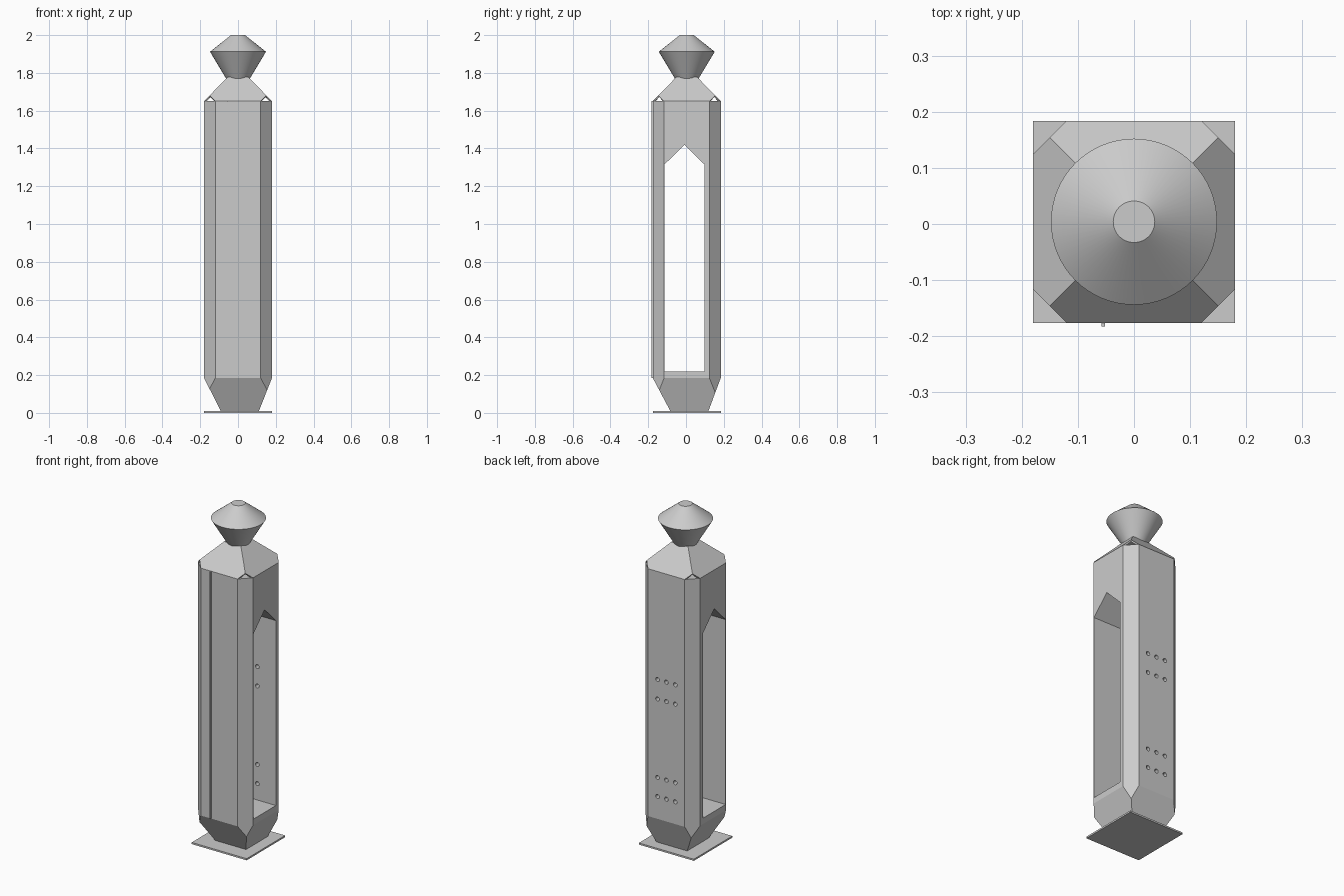
import bpy, bmesh, math
from mathutils import Vector, Matrix

cube = bpy.data.objects.get("Cube")
if cube:
    bpy.data.objects.remove(cube, do_unlink=True)

CY = 0.004        # depth centre of the tower
HALF = 0.18       # half width of the shaft
CHAMFER = 0.15    # the corner cuts pass through (CHAMFER, CHAMFER)
SHAFT_BOTTOM, SHAFT_TOP = 0.185, 1.65

grey = bpy.data.materials.new("plain grey")
grey.use_nodes = True
grey.diffuse_color = (0.6, 0.6, 0.6, 1)
grey.node_tree.nodes["Principled BSDF"].inputs["Base Color"].default_value = (0.6, 0.6, 0.6, 1)


def finish(name, bm):
    bmesh.ops.recalc_face_normals(bm, faces=bm.faces)
    mesh = bpy.data.meshes.new(name)
    bm.to_mesh(mesh)
    bm.free()
    mesh.materials.append(grey)
    obj = bpy.data.objects.new(name, mesh)
    bpy.context.collection.objects.link(obj)
    return obj


def activate(obj):
    bpy.ops.object.select_all(action='DESELECT')
    obj.select_set(True)
    bpy.context.view_layer.objects.active = obj


def loft_squares(levels):
    """Closed stack of squares given as (half width, centre x, centre y, z)."""
    bm = bmesh.new()
    rings = [[bm.verts.new((x + sx * h, y + sy * h, z))
              for sx, sy in ((-1, -1), (1, -1), (1, 1), (-1, 1))]
             for h, x, y, z in levels]
    for low, high in zip(rings, rings[1:]):
        for i in range(4):
            j = (i + 1) % 4
            bm.faces.new((low[i], low[j], high[j], high[i]))
    bm.faces.new(rings[0][::-1])
    bm.faces.new(rings[-1])
    return bm


def cut_corners(bm, fill):
    for sx in (-1, 1):
        for sy in (-1, 1):
            cut = bmesh.ops.bisect_plane(
                bm, geom=bm.verts[:] + bm.edges[:] + bm.faces[:],
                plane_co=(sx * CHAMFER, CY + sy * CHAMFER, 0),
                plane_no=Vector((sx, sy, 0)).normalized(), clear_outer=True)
            if fill:
                edges = [e for e in cut["geom_cut"] if isinstance(e, bmesh.types.BMEdge)]
                bmesh.ops.edgeloop_fill(bm, edges=edges)


def subtract(target, cutter):
    cutter.hide_render = True
    mod = target.modifiers.new("cut", 'BOOLEAN')
    mod.operation, mod.solver, mod.object = 'DIFFERENCE', 'EXACT', cutter
    activate(target)
    bpy.ops.object.modifier_apply(modifier=mod.name)
    bpy.data.objects.remove(cutter, do_unlink=True)


# Base plate
finish("base_plate", loft_squares([(HALF, 0, CY, 0), (HALF, 0, CY, 0.01)]))

# Shaft with tapered foot and chamfered corners
bm = loft_squares([(0.1, 0.01, CY + 0.014, 0.008),
                   (HALF, 0, CY, SHAFT_BOTTOM), (HALF, 0, CY, SHAFT_TOP)])
cut_corners(bm, fill=True)
shaft = finish("shaft", bm)

# Gabled opening running from side to side
bm = bmesh.new()
gable = [(-0.114, 0.22), (0.098, 0.22), (0.098, 1.315), (-0.008, 1.42), (-0.114, 1.315)]
face = bm.faces.new([bm.verts.new((-0.3, y, z)) for y, z in gable])
side = bmesh.ops.extrude_face_region(bm, geom=[face])
bmesh.ops.translate(bm, vec=(0.6, 0, 0),
                    verts=[v for v in side["geom"] if isinstance(v, bmesh.types.BMVert)])
subtract(shaft, finish("opening_cutter", bm))

# Round holes through the back wall
bm = bmesh.new()
for z in (0.317, 0.43, 0.895, 1.01):
    for x in (-0.058, 0, 0.058):
        bmesh.ops.create_cone(
            bm, cap_ends=True, segments=20, radius1=0.012, radius2=0.012, depth=0.2,
            matrix=Matrix.Translation((x, 0.15, z)) @ Matrix.Rotation(math.pi / 2, 4, 'X'))
subtract(shaft, finish("hole_cutter", bm))

# Thin vertical strip on the front
bm = bmesh.new()
bmesh.ops.create_cube(bm, size=1, matrix=Matrix.Translation(
    (-0.055, CY - HALF - 0.002, (SHAFT_BOTTOM + SHAFT_TOP) / 2))
    @ Matrix.Diagonal((0.006, 0.01, SHAFT_TOP - SHAFT_BOTTOM, 1)))
finish("front_strip", bm)

# Hollow roof, open in a small triangle at each corner
bm = loft_squares([(HALF, 0, CY, SHAFT_TOP), (0.055, 0, CY, 1.778)])
bm.faces.ensure_lookup_table()
bmesh.ops.delete(bm, geom=[f for f in bm.faces if f.calc_center_median().z < SHAFT_TOP + 0.001],
                 context='FACES_ONLY')
cut_corners(bm, fill=False)
roof = finish("roof", bm)
if max(roof.data.polygons, key=lambda p: p.center.z).normal.z < 0:
    roof.data.flip_normals()
shell = roof.modifiers.new("thickness", 'SOLIDIFY')
shell.thickness, shell.offset = 0.01, -1
activate(roof)
bpy.ops.object.modifier_apply(modifier=shell.name)

# Turned finial
profile = [(0, 1.765), (0.06, 1.765), (0.148, 1.912), (0.037, 2.0), (0, 2.0)]
bm = bmesh.new()
points = [bm.verts.new((r, 0, z)) for r, z in profile]
edges = [bm.edges.new(pair) for pair in zip(points, points[1:])]
bmesh.ops.spin(bm, geom=points + edges, cent=(0, 0, 0), axis=(0, 0, 1),
               angle=2 * math.pi, steps=64)
bmesh.ops.remove_doubles(bm, verts=bm.verts, dist=0.0001)
bmesh.ops.translate(bm, verts=bm.verts, vec=(0, CY, 0))
finial = finish("finial", bm)
activate(finial)
bpy.ops.object.shade_smooth_by_angle(angle=math.radians(30))
